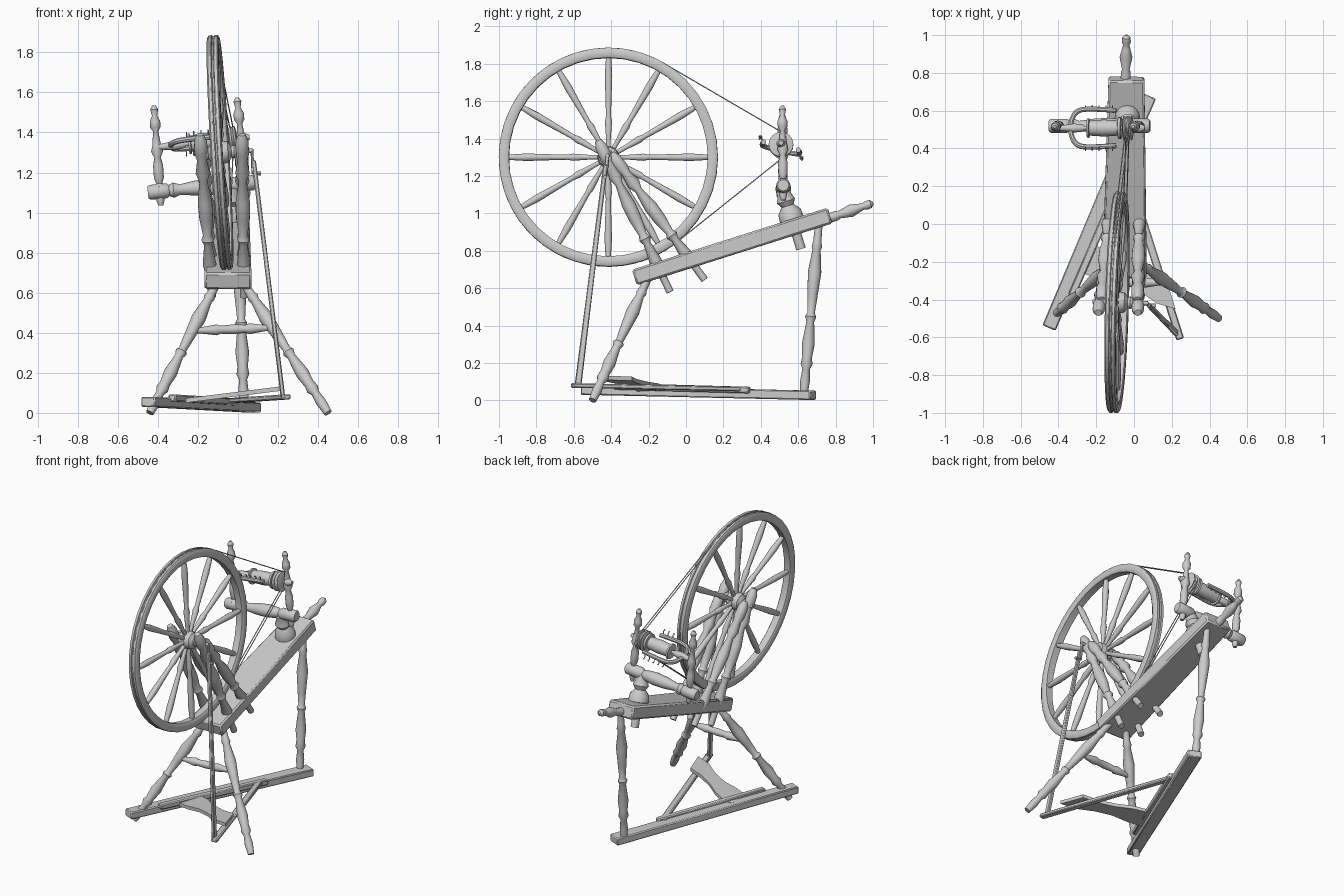
import bpy, bmesh, math
from mathutils import Vector as V

if "Cube" in bpy.data.objects:
    bpy.data.objects.remove(bpy.data.objects["Cube"])


def finish(name, bm):
    bmesh.ops.recalc_face_normals(bm, faces=bm.faces)
    me = bpy.data.meshes.new(name)
    bm.to_mesh(me)
    bm.free()
    ob = bpy.data.objects.new(name, me)
    bpy.context.collection.objects.link(ob)
    return ob


def turned(name, p0, p1, prof, seg=16, closed=False):
    """Lathe a (position 0-1, radius) profile around the line p0-p1."""
    p0, p1 = V(p0), V(p1)
    d = p1 - p0
    n = d.normalized()
    u = (V((0, 0, 1)) if abs(n.z) < 0.8 else V((0, 1, 0))).cross(n).normalized()
    w = n.cross(u)
    bm = bmesh.new()
    rings = []
    for t, r in prof:
        rings.append([bm.verts.new(p0 + d * t + (u * math.cos(a) + w * math.sin(a)) * r)
                      for a in (2 * math.pi * i / seg for i in range(seg))])
    pairs = list(zip(rings, rings[1:]))
    if closed:
        pairs.append((rings[-1], rings[0]))
    for a, b in pairs:
        for i in range(seg):
            j = (i + 1) % seg
            bm.faces.new((a[i], a[j], b[j], b[i]))
    if not closed:
        bm.faces.new(rings[0])
        bm.faces.new(rings[-1])
    return finish(name, bm)


def beam(name, p0, p1, w0, h, w1=None, side=None, bevel=0.006):
    """Rectangular bar along p0-p1; width may taper."""
    p0, p1 = V(p0), V(p1)
    d = (p1 - p0).normalized()
    s = (V(side) if side else d.cross(V((0, 0, 1)))).normalized()
    up = s.cross(d).normalized()
    bm = bmesh.new()
    ends = []
    for p, w in ((p0, w0), (p1, w1 or w0)):
        ends.append([bm.verts.new(p + s * (a * w / 2) + up * (b * h / 2))
                     for a, b in ((-1, -1), (1, -1), (1, 1), (-1, 1))])
    a, b = ends
    bm.faces.new(a)
    bm.faces.new(b)
    for i in range(4):
        j = (i + 1) % 4
        bm.faces.new((a[i], a[j], b[j], b[i]))
    bmesh.ops.bevel(bm, geom=bm.edges[:], offset=bevel, segments=1, affect='EDGES')
    return finish(name, bm)


def tube(name, pts, r, kind='NURBS', cyclic=False):
    cu = bpy.data.curves.new(name, 'CURVE')
    cu.dimensions = '3D'
    cu.bevel_depth, cu.bevel_resolution, cu.use_fill_caps = r, 2, True
    sp = cu.splines.new(kind)
    sp.points.add(len(pts) - 1)
    for q, p in zip(sp.points, pts):
        q.co = (*p, 1)
    sp.use_cyclic_u = cyclic
    if kind == 'NURBS':
        sp.order_u, sp.use_endpoint_u, sp.resolution_u = 3, True, 6
    ob = bpy.data.objects.new(name, cu)
    bpy.context.collection.objects.link(ob)
    return ob


# Turned profiles
LEG = [(0, .02), (.1, .022), (.13, .028), (.15, .022), (.28, .036), (.42, .027), (.52, .02), (.54, .03),
       (.57, .021), (.7, .034), (.78, .026), (.82, .032), (.85, .02), (.92, .026), (1, .02)]
POST = [(0, .018), (.04, .032), (.12, .034), (.16, .024), (.24, .036), (.29, .02), (.42, .036), (.52, .034),
        (.62, .022), (.65, .032), (.68, .02), (.8, .034), (.88, .02), (1, .02)]
MAIDEN = [(0, .008), (.04, .02), (.1, .013), (.16, .026), (.22, .026), (.26, .013), (.4, .022), (.46, .03),
          (.52, .016), (.6, .025), (.72, .025), (.78, .015), (.81, .028), (.85, .016), (.95, .02), (1, .012)]

# Sloping table with tail handle
beam("table", (-.05, -.275, .657), (-.04, .77, .988), .235, .087, .19, bevel=.01)
turned("table_handle", (-.045, .74, .965), (-.04, 1.0, 1.055),
       [(0, .026), (.25, .026), (.3, .02), (.55, .034), (.72, .022), (.8, .017), (.86, .024), (.95, .022), (1, .008)])

# Legs and stretcher
turned("front_leg_left", (-.10, -.2, .66), (-.44, -.5, 0), LEG)
turned("front_leg_right", (.02, -.2, .66), (.45, -.5, 0), LEG)
turned("back_leg", (.0, .71, .94), (.03, .63, .03), LEG)
turned("leg_stretcher", (-.23, -.31, .41), (.18, -.31, .425),
       [(0, .014), (.12, .016), (.3, .027), (.35, .02), (.5, .024), (.65, .02), (.7, .027), (.88, .016), (1, .014)])

# Floor rail and treadle
beam("floor_rail", (-.45, -.55, .055), (.075, .68, .027), .075, .05, .09)
beam("treadle_axle", (-.33, -.38, .075), (-.02, .34, .055), .04, .035)
beam("treadle_arm", (.245, -.61, .08), (-.05, .32, .06), .042, .025)
bm = bmesh.new()
outline = [(-.34, -.24), (-.27, -.11), (-.2, -.115), (-.12, -.15), (-.03, -.215), (.07, -.265), (.17, -.29),
           (.22, -.45), (.12, -.42), (.02, -.35), (-.08, -.305), (-.18, -.29)]
face = bm.faces.new([bm.verts.new((x, y, .085 + .07 * (x + .34) / .56 - .022)) for x, y in outline])
ext = bmesh.ops.extrude_face_region(bm, geom=[face])
bmesh.ops.translate(bm, vec=(0, 0, -.022), verts=[g for g in ext['geom'] if isinstance(g, bmesh.types.BMVert)])
finish("treadle_board", bm)

# Drive wheel: rim, hub, axle and twelve spokes on a slightly tilted axis
c = V((-.09, -.415, 1.30))
n = V((1, -.03, .058)).normalized()
up = (V((0, 0, 1)) - n * n.z).normalized()
fw = n.cross(up)
turned("wheel_rim", c - n * .03, c + n * .03,
       [(.12, .532), (0, .542), (0, .575), (.12, .586), (.38, .586), (.44, .579), (.56, .579), (.62, .586),
        (.88, .586), (1, .575), (1, .542), (.88, .532)], 40, True)
turned("wheel_hub", c - n * .085, c + n * .085,
       [(0, .026), (.08, .034), (.16, .028), (.26, .052), (.42, .058), (.58, .058), (.74, .052), (.84, .028),
        (.92, .034), (1, .026)], 20)
turned("wheel_axle", c - n * .13, c + n * .165, [(0, .011), (1, .011)], 10)
for i in range(12):
    a = math.tau * i / 12
    d = up * math.cos(a) + fw * math.sin(a)
    turned(f"wheel_spoke_{i + 1}", c + d * .04, c + d * .537,
           [(0, .013), (.12, .013), (.3, .02), (.36, .014), (.5, .016), (.8, .021), (.93, .017), (1, .014)], 10)

# Wheel uprights with braces, one pair each side
for side, tx, bx in (("left", -.19, -.13), ("right", .02, .03)):
    turned("wheel_post_" + side, (tx, -.47, 1.39), (bx, -.085, .58), POST)
    turned("wheel_brace_" + side, (tx * .9, -.40, 1.32), (bx, .1, .645), POST)

# Crank and footman rod
e = c + n * .16
tube("crank", [e - n * .03, e, e + V((.005, -.01, -.11)), e + V((.045, -.012, -.115))], .010, 'POLY')
beam("footman", (.078, -.43, 1.26), (.225, -.578, .075), .024, .022, .036, side=(0, 1, -.1), bevel=.005)

# Mother-of-all: pedestal, crossbar and two maidens
turned("tension_pedestal", (-.03, .515, 1.13), (-.04, .615, .81),
       [(0, .035), (.12, .04), (.2, .05), (.28, .034), (.38, .062), (.5, .066), (.56, .05), (.57, .026), (1, .026)])
turned("crossbar", (-.45, .52, 1.10), (.085, .52, 1.15),
       [(0, .03), (.02, .037), (.18, .037), (.2, .028), (.24, .038), (.3, .026), (.45, .038), (.6, .042), (.72, .034),
        (.76, .026), (.8, .038), (.98, .038), (1, .03)], 20)
turned("maiden_left", (-.42, .515, 1.535), (-.385, .52, 1.035), MAIDEN)
turned("maiden_right", (-.005, .515, 1.575), (.045, .52, 1.07), MAIDEN)

# Flyer: spindle, bobbin, whorl, U-shaped arms and hooks
f0, f1 = V((-.41, .508, 1.325)), V((.04, .508, 1.375))
fd = f1 - f0
turned("flyer_spindle", f0, f1, [(0, .012), (.12, .018), (.2, .024), (.3, .02), (.34, .01), (1, .01)], 12)
turned("bobbin", f0 + fd * .36, f0 + fd * .76,
       [(0, .05), (.06, .052), (.08, .04), (.5, .045), (.9, .04), (.92, .058), (1, .058)], 20)
turned("whorl", f0 + fd * .78, f0 + fd * .90,
       [(0, .05), (.12, .066), (.3, .055), (.5, .066), (.7, .055), (.88, .066), (1, .04)], 24)
turned("bearing_cap", f0 + fd * .93, f0 + fd * 1.04, [(0, .02), (.4, .025), (1, .012)], 12)
sv = V((0, .97, -.22)).normalized()
flyer = [(.70, -.095), (.45, -.105), (.25, -.1), (.18, -.055), (.16, 0), (.18, .055), (.25, .1), (.45, .105), (.70, .095)]
tube("flyer_arms", [f0 + fd * t + sv * s for t, s in flyer], .014)
for s in (-1, 1):
    for k in range(5):
        b = f0 + fd * (.34 + .08 * k) + sv * (s * .104)
        h = V((0, 0, -.026 * s))
        tube(f"flyer_hook_{s}_{k}", [b, b + h, b + h * 1.3 + sv * (s * .01), b + h + sv * (s * .018)], .003, 'POLY')

# Drive band: open-belt tangent around rim and whorl, in two strands
wy, wz, R, r = .508, f0.z + fd.z * .84, .583, .06
wx = f0.x + fd.x * .84
dy, dz = wy - c.y, wz - c.z
base = math.atan2(dz, dy)
off = math.acos((R - r) / math.hypot(dy, dz))
for k, dx in enumerate((-.008, .008)):
    pts = []
    for i in range(41):
        a = base + off + (math.tau - 2 * off) * i / 40
        y, z = R * math.cos(a), R * math.sin(a)
        pts.append((c.x + dx + .03 * y - .058 * z, c.y + y, c.z + z))
    for i in range(13):
        a = base - off + 2 * off * i / 12
        pts.append((wx + dx, wy + r * math.cos(a), wz + r * math.sin(a)))
    tube(f"drive_band_{k + 1}", pts, .003, 'POLY', True)

# Convert curves to meshes and smooth everything by angle
bpy.ops.object.select_all(action='SELECT')
bpy.context.view_layer.objects.active = bpy.data.objects["flyer_arms"]
bpy.ops.object.convert(target='MESH')
bpy.ops.object.select_all(action='SELECT')
bpy.ops.object.shade_smooth_by_angle(angle=math.radians(40))
